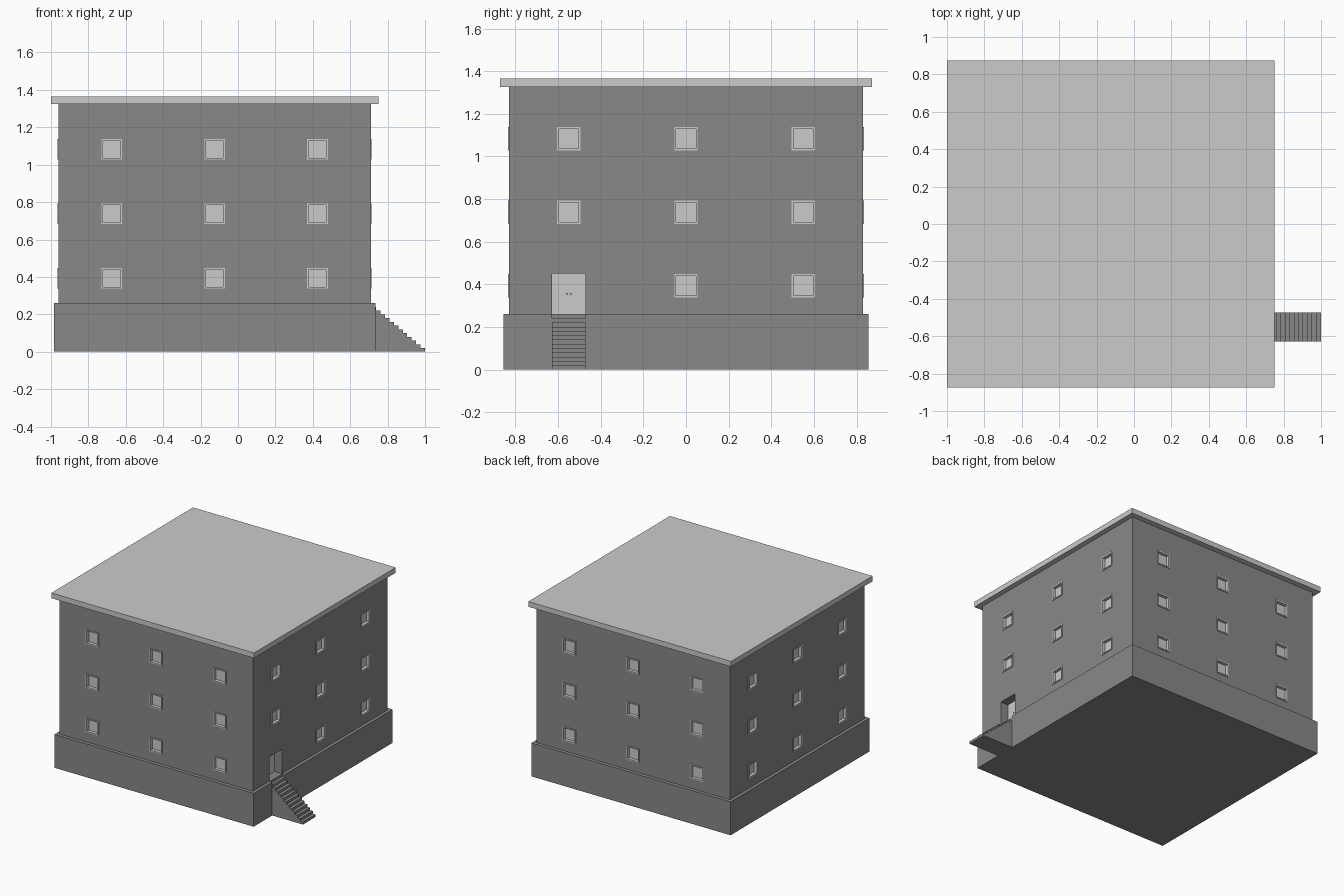
import bpy, bmesh
from math import pi
from mathutils import Matrix, Vector

if "Cube" in bpy.data.objects:
    bpy.data.objects.remove(bpy.data.objects["Cube"])

CX = -0.125                      # building centre in x
HX, HY = 0.835, 0.83             # wall half sizes
DOOR_Y, FLOOR = -0.55, 0.26

dark = bpy.data.materials.new("dark_grey")
dark.diffuse_color = (0.25, 0.25, 0.25, 1)
dark.use_nodes = True
dark.node_tree.nodes["Principled BSDF"].inputs["Base Color"].default_value = dark.diffuse_color


def add_box(bm, lo, hi, mat=Matrix()):
    lo, hi = Vector(lo), Vector(hi)
    m = mat @ Matrix.Translation((lo + hi) / 2) @ Matrix.Diagonal((*(hi - lo), 1))
    bmesh.ops.create_cube(bm, size=1, matrix=m)


def finish(name, bm, material=None):
    me = bpy.data.meshes.new(name)
    bm.to_mesh(me)
    bm.free()
    ob = bpy.data.objects.new(name, me)
    bpy.context.collection.objects.link(ob)
    if material:
        me.materials.append(material)
    return ob


def box(name, lo, hi, material=None):
    bm = bmesh.new()
    add_box(bm, lo, hi)
    return finish(name, bm, material)


def cut(ob, cutter):
    mod = ob.modifiers.new("cut", 'BOOLEAN')
    mod.operation = 'DIFFERENCE'
    mod.solver = 'EXACT'
    mod.object = cutter
    cutter.hide_render = True
    cutter.display_type = 'WIRE'


# main masses
base = box("base", (CX - 0.86, -0.857, 0), (CX + 0.86, 0.857, FLOOR), dark)
walls = box("walls", (CX - HX, -HY, FLOOR), (CX + HX, HY, 1.325), dark)
box("roof", (-1, -0.873, 1.325), (0.75, 0.873, 1.366))

# windows: three by three on each side, the door takes one bay on the right
holes, frames, panes = bmesh.new(), bmesh.new(), bmesh.new()
R, T = 0.055, 0.009              # window half size, frame width
for k in range(4):
    rot = Matrix.Translation((CX, 0, 0)) @ Matrix.Rotation(k * pi / 2, 4, 'Z')
    d = HX if k % 2 else HY
    for u in (-0.55, 0, 0.55):
        for z in (0.393, 0.738, 1.083):
            if k == 1 and u < 0 and z < 0.5:
                continue
            m = rot @ Matrix.Translation((u, -d, z))
            add_box(holes, (-R, -0.05, -R), (R, 0.03, R), m)
            for s in (-1, 1):
                a, b = sorted((s * R, s * (R - T)))
                add_box(frames, (a, -0.005, -R), (b, 0.03, R), m)
                add_box(frames, (-R + T, -0.005, a), (R - T, 0.03, b), m)
            add_box(panes, (-R + T, 0.02, -R + T), (R - T, 0.03, R - T), m)
cut(walls, finish("window_cutter", holes))
finish("window_frames", frames)
finish("window_panes", panes)

# recessed doorway
W = 0.078
doorway = box("doorway_cutter", (0.635, DOOR_Y - W, 0.14), (0.9, DOOR_Y + W, 0.45))
cut(walls, doorway)
cut(base, doorway)

# double door with knobs
bm = bmesh.new()
for s in (-1, 1):
    a, b = sorted((DOOR_Y, DOOR_Y + s * W))
    add_box(bm, (0.635, a, FLOOR), (0.645, b, 0.45))
finish("door_leaves", bm)
bm = bmesh.new()
for s in (-1, 1):
    bmesh.ops.create_uvsphere(bm, u_segments=10, v_segments=6, radius=0.004,
                              matrix=Matrix.Translation((0.648, DOOR_Y + s * 0.009, 0.355)))
finish("door_knobs", bm)

# stairs: stepped profile extruded across the doorway width
N, RUN = 13, 0.0238
RISE = FLOOR / N
profile = [(1.0, 0)]
for i in range(N):
    x = 1.0 - i * RUN
    profile += [(x, (i + 1) * RISE), (x - RUN, (i + 1) * RISE)]
profile[-1] = (0.635, FLOOR)
profile.append((0.635, 0))
bm = bmesh.new()
face = bm.faces.new([bm.verts.new((x, DOOR_Y - W, z)) for x, z in profile])
ext = bmesh.ops.extrude_face_region(bm, geom=[face])
bmesh.ops.translate(bm, vec=(0, 2 * W, 0),
                    verts=[v for v in ext["geom"] if isinstance(v, bmesh.types.BMVert)])
bmesh.ops.recalc_face_normals(bm, faces=bm.faces)
finish("stairs", bm, dark)
